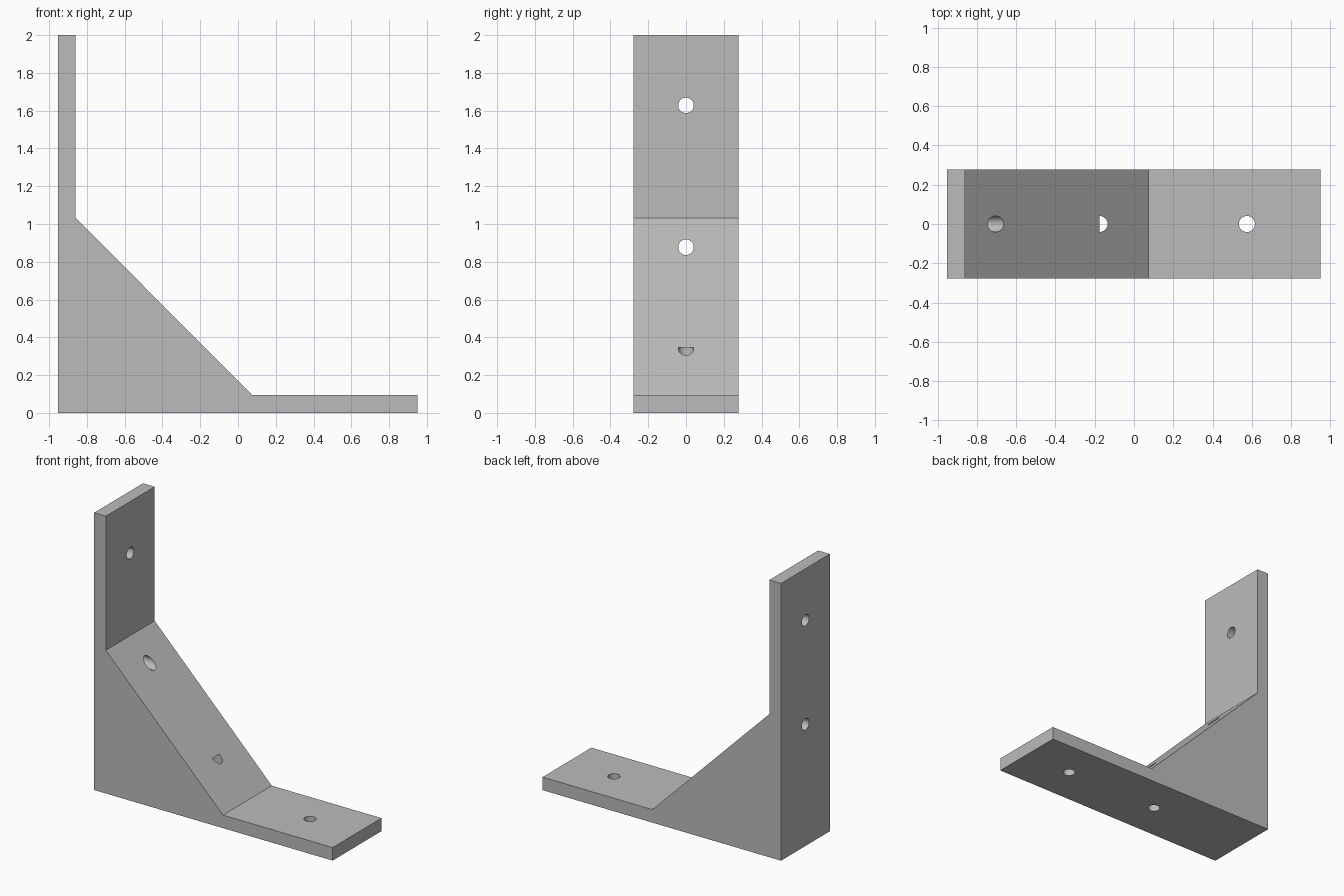
import bpy, bmesh, math

if "Cube" in bpy.data.objects:
    bpy.data.objects.remove(bpy.data.objects["Cube"])

HALF_WIDTH = 0.278
HOLE_RADIUS = 0.041

grey = bpy.data.materials.new("plain grey")
grey.diffuse_color = (0.5, 0.5, 0.5, 1)
grey.use_nodes = True
grey.node_tree.nodes["Principled BSDF"].inputs["Base Color"].default_value = grey.diffuse_color

# Bracket body: side profile in x/z, extruded across y
profile = [(-0.953, 0), (0.95, 0), (0.95, 0.094), (0.075, 0.094),
           (-0.86, 1.033), (-0.86, 2), (-0.953, 2)]
bm = bmesh.new()
face = bm.faces.new([bm.verts.new((x, -HALF_WIDTH, z)) for x, z in profile])
ext = bmesh.ops.extrude_face_region(bm, geom=[face])
verts = [v for v in ext["geom"] if isinstance(v, bmesh.types.BMVert)]
bmesh.ops.translate(bm, verts=verts, vec=(0, 2 * HALF_WIDTH, 0))
bmesh.ops.recalc_face_normals(bm, faces=bm.faces)
mesh = bpy.data.meshes.new("corner_bracket")
bm.to_mesh(mesh)
bm.free()
mesh.materials.append(grey)
bracket = bpy.data.objects.new("corner_bracket", mesh)
bpy.context.collection.objects.link(bracket)


def drill(name, location, depth, horizontal=False):
    """Cut a round screw hole through the bracket."""
    bpy.ops.mesh.primitive_cylinder_add(
        vertices=32, radius=HOLE_RADIUS, depth=depth, location=location,
        rotation=(0, math.pi / 2 if horizontal else 0, 0))
    cutter = bpy.context.object
    cutter.name = name + "_cutter"
    cutter.data.materials.append(grey)
    cutter.hide_render = True
    mod = bracket.modifiers.new(name, 'BOOLEAN')
    mod.operation = 'DIFFERENCE'
    mod.solver = 'EXACT'
    mod.object = cutter
    bpy.context.view_layer.objects.active = bracket
    bpy.ops.object.modifier_apply(modifier=name)
    bpy.data.objects.remove(cutter, do_unlink=True)


# Wall screw holes
drill("upper_wall_hole", (-0.9, 0, 1.628), 0.4, True)
drill("lower_wall_hole", (-0.8, 0, 0.877), 0.6, True)
# Base screw holes: the inner one stops partway under the slope
drill("outer_base_hole", (0.575, 0, 0.05), 0.4)
drill("inner_base_hole", (-0.175, 0, 0.346 - 0.25), 0.5)

# Smooth hole walls, crisp outer edges
bpy.ops.object.select_all(action='DESELECT')
bracket.select_set(True)
bpy.context.view_layer.objects.active = bracket
bpy.ops.object.shade_smooth_by_angle(angle=math.radians(30))
